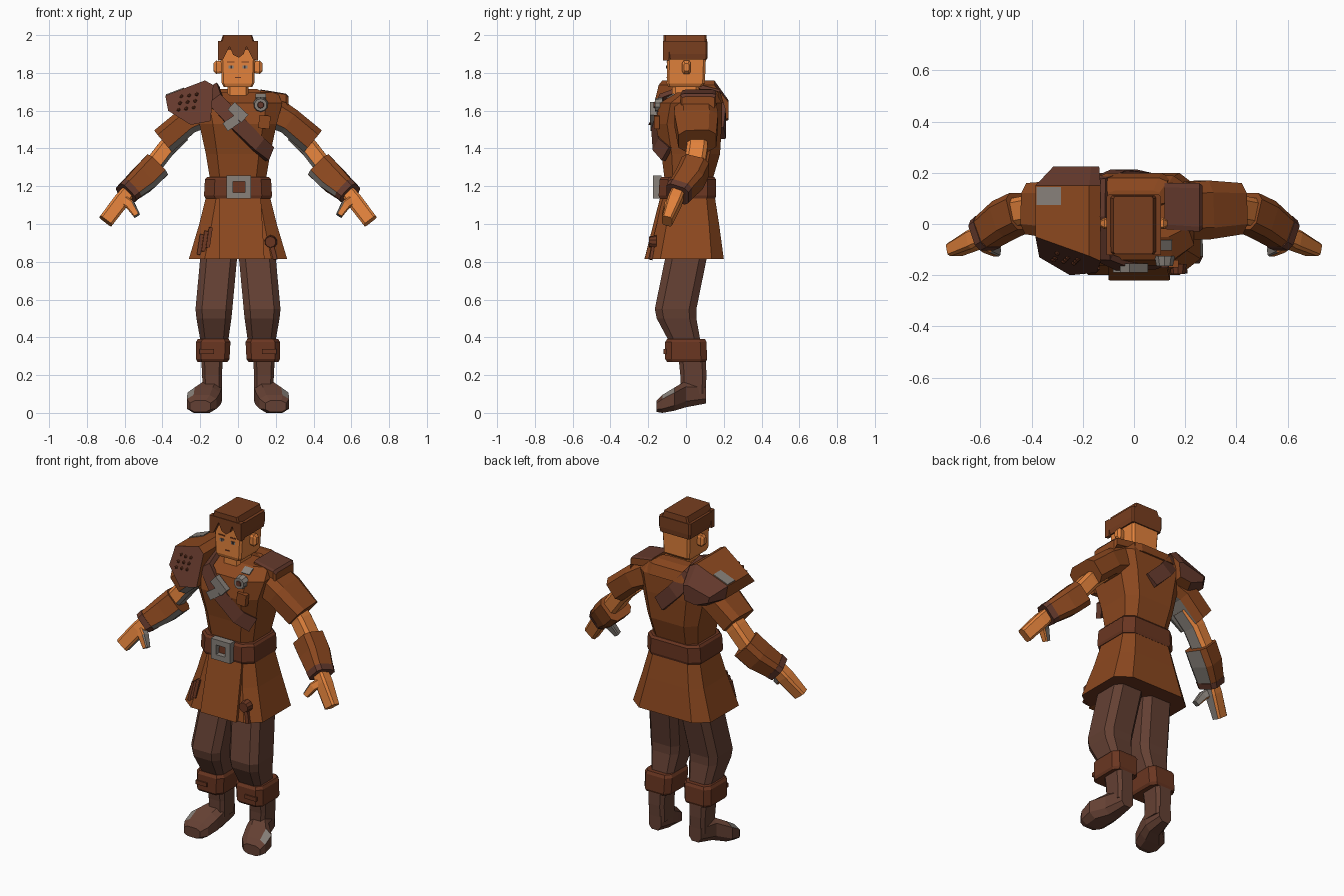
import bpy, bmesh
from mathutils import Vector, Matrix, Euler
from mathutils.bvhtree import BVHTree

if "Cube" in bpy.data.objects:
    bpy.data.objects.remove(bpy.data.objects["Cube"], do_unlink=True)


def material(name, rgb):
    lin = [((c / 255 + 0.055) / 1.055) ** 2.4 for c in rgb] + [1]
    m = bpy.data.materials.new(name)
    m.use_nodes = True
    m.diffuse_color = lin
    node = m.node_tree.nodes["Principled BSDF"]
    node.inputs["Base Color"].default_value = lin
    node.inputs["Roughness"].default_value = 0.9
    return m


TUNIC = material("tunic_brown", (140, 72, 31))
SKIN = material("skin_tan", (226, 130, 60))
HAIR = material("hair_brown", (120, 62, 31))
LEATHER = material("leather_red_brown", (106, 54, 33))
CLOTH = material("trouser_brown", (100, 64, 51))
PLATE = material("shoulder_dark_brown", (100, 57, 44))
METAL = material("worn_grey", (136, 129, 122))
INK = material("dark_line", (62, 48, 48))


def finish(name, bm, mat, mat2=None, rule=None):
    """Turn a bmesh into an object; faces that satisfy the rule get mat2."""
    bmesh.ops.recalc_face_normals(bm, faces=bm.faces)
    bm.normal_update()
    if rule:
        for f in bm.faces:
            f.material_index = int(bool(rule(f)))
    me = bpy.data.meshes.new(name)
    bm.to_mesh(me)
    bm.free()
    me.materials.append(mat)
    if mat2:
        me.materials.append(mat2)
    ob = bpy.data.objects.new(name, me)
    bpy.context.collection.objects.link(ob)
    return ob


def skin_rings(name, rings, mat, mat2=None, rule=None):
    """Bridge equal rings of points and cap the ends."""
    bm = bmesh.new()
    vs = [[bm.verts.new(p) for p in r] for r in rings]
    n = len(vs[0])
    for a, b in zip(vs, vs[1:]):
        for i in range(n):
            j = (i + 1) % n
            bm.faces.new((a[i], a[j], b[j], b[i]))
    bm.faces.new(vs[0])
    bm.faces.new(vs[-1])
    return finish(name, bm, mat, mat2, rule)


def octagon(ch):
    k = 1 - ch
    return [(1, k), (k, 1), (-k, 1), (-1, k), (-1, -k), (-k, -1), (k, -1), (1, -k)]


def loft(name, axis, rows, ch, mat, mat2=None, rule=None, s=1):
    """Rows are (position, a0, a1, b0, b1) of a chamfered box section."""
    rings = []
    for pos, a0, a1, b0, b1 in rows:
        ring = []
        for u, v in octagon(ch):
            p = [(a0 + a1 + u * (a1 - a0)) / 2, (b0 + b1 + v * (b1 - b0)) / 2]
            p.insert("xyz".index(axis), pos)
            ring.append((p[0] * s, p[1], p[2]))
        rings.append(ring)
    return skin_rings(name, rings, mat, mat2, rule)


def limb(name, path, ch, mat, mat2=None, rule=None, s=1):
    """Path entries are (x, y, z, half width, half depth)."""
    pts = [Vector(p[:3]) for p in path]
    rings = []
    for i, p in enumerate(path):
        t = (pts[min(i + 1, len(pts) - 1)] - pts[max(i - 1, 0)]).normalized()
        side = t.cross(Vector((0, 1, 0))).normalized()
        deep = side.cross(t)
        ring = [pts[i] + side * u * p[3] + deep * v * p[4] for u, v in octagon(ch)]
        rings.append([(q.x * s, q.y, q.z) for q in ring])
    return skin_rings(name, rings, mat, mat2, rule)


def box(name, loc, size, mat, rot=(0, 0, 0)):
    bm = bmesh.new()
    bmesh.ops.create_cube(bm, size=1, matrix=Matrix.LocRotScale(Vector(loc), Euler(rot), Vector(size)))
    return finish(name, bm, mat)


def disc(name, loc, radius, depth, mat):
    bm = bmesh.new()
    bmesh.ops.create_cone(bm, cap_ends=True, segments=10, radius1=radius, radius2=radius * 0.8, depth=depth,
                          matrix=Matrix.Translation(loc) @ Matrix.Rotation(1.5708, 4, "X"))
    return finish(name, bm, mat)


def front_y(ob, x, z):
    """Depth of an object's front surface."""
    me = ob.data
    tree = BVHTree.FromPolygons([v.co for v in me.vertices], [p.vertices for p in me.polygons])
    hit = tree.ray_cast(Vector((x, -2, z)), Vector((0, 1, 0)))[0]
    return hit.y if hit else 0


# Torso, skirt and belt
torso = loft("torso", "z", [(1.15, -.16, .16, -.12, .14), (1.25, -.15, .15, -.115, .145), (1.37, -.17, .17, -.13, .18),
                            (1.53, -.205, .205, -.162, .19), (1.64, -.235, .235, -.14, .19),
                            (1.695, -.21, .21, -.05, .16)], .35, TUNIC)
skirt = loft("skirt", "z", [(1.16, -.165, .165, -.12, .15), (1.0, -.205, .205, -.155, .175),
                            (.815, -.26, .26, -.2, .2)], .32, TUNIC, LEATHER, lambda f: f.normal.z < -.9)
loft("skirt_front_flap", "z", [(1.16, -.1, .12, -.132, -.1), (.815, -.1, .14, -.22, -.15)], .04, TUNIC)
loft("belt", "z", [(1.135, -.172, .175, -.14, .155), (1.15, -.18, .18, -.145, .16), (1.235, -.175, .175, -.14, .16),
                   (1.248, -.165, .165, -.13, .15)], .3, LEATHER)
for dx, dz, w, h in ((0, .045, .13, .032), (0, -.045, .13, .032), (.048, 0, .034, .12), (-.048, 0, .034, .12)):
    box("belt_buckle_bar", (.005 + dx, -.153, 1.195 + dz), (w, .044, h), METAL)
loft("back_collar", "z", [(1.64, -.14, .14, .06, .2), (1.70, -.13, .13, .07, .18), (1.715, -.1, .1, .07, .13)], .25, TUNIC)

# Head
loft("neck", "z", [(1.62, -.055, .055, -.075, .07), (1.77, -.055, .055, -.075, .07)], .25, SKIN)
loft("head", "z", [(1.725, -.075, .075, -.095, .08), (1.745, -.086, .086, -.102, .1),
                   (1.87, -.092, .092, -.1, .105), (1.95, -.09, .09, -.1, .1)], .12, SKIN)
loft("hair", "z", [(1.87, -.1, .1, -.09, .112), (1.9, -.107, .105, -.095, .115), (1.965, -.107, .105, -.11, .115)],
     .08, HAIR)
loft("hair_crown", "z", [(1.955, -.095, .09, -.118, .112), (2.0, -.08, .075, -.118, .108)], .08, HAIR)
fringe = [(-.107, 1.97), (-.107, 1.865), (-.08, 1.87), (-.045, 1.94), (-.025, 1.895),
          (.005, 1.88), (.03, 1.9), (.045, 1.94), (.08, 1.87), (.105, 1.865), (.105, 1.97)]
skin_rings("hair_fringe", [[(x, y, z) for x, z in fringe] for y in (-.122, -.09)], HAIR)
for s in (1, -1):
    side = "left_" if s > 0 else "right_"
    loft(side + "ear", "x", [(.08, -.015, .02, 1.8, 1.86), (.115, -.02, .025, 1.795, 1.865),
                             (.13, -.01, .015, 1.81, 1.85)], .35, SKIN, s=s)
    box(side + "eye", (s * .038, -.101, 1.83), (.026, .005, .016), METAL)
    box(side + "pupil", (s * .036, -.103, 1.83), (.01, .005, .016), INK)
    box(side + "eyebrow", (s * .038, -.101, 1.858), (.04, .005, .007), HAIR)
box("mouth", (0, -.102, 1.775), (.03, .005, .006), LEATHER)

# Arms and legs
for s in (1, -1):
    side = "left_" if s > 0 else "right_"

    def worn(f):
        """Faded underside: whole on the right arm, only the front edge on the left."""
        n = f.normal
        return n.x * s < -.05 and n.z < -.3 and n.y < (.3 if s < 0 else -.3)

    limb(side + "sleeve", [(.17, .05, 1.6, .085, .11), (.27, .055, 1.545, .072, .115), (.395, .06, 1.44, .074, .1)],
         .4, TUNIC, METAL, worn, s)
    limb(side + "arm", [(.3, .06, 1.48, .05, .055), (.38, .06, 1.4, .048, .055), (.48, .04, 1.27, .048, .055)],
         .35, SKIN, METAL, worn, s)
    limb(side + "bracer", [(.435, .05, 1.305, .076, .075), (.5, .02, 1.24, .074, .075), (.575, -.033, 1.175, .06, .065)],
         .35, TUNIC, METAL, worn, s)
    limb(side + "bracer_rim", [(.57, -.03, 1.18, .064, .068), (.593, -.045, 1.158, .06, .064)], .35, PLATE, s=s)
    limb(side + "hand", [(.57, -.035, 1.185, .035, .035), (.62, -.06, 1.12, .042, .038), (.7, -.1, 1.015, .04, .027)],
         .3, SKIN, METAL, worn, s)
    limb(side + "thumb", [(.61, -.06, 1.13, .025, .024), (.57, -.09, 1.1, .025, .024), (.535, -.11, 1.045, .017, .018)],
         .3, SKIN, METAL, lambda f: f.normal.x * s < -.2, s)

    loft(side + "trouser_leg", "z", [(.95, .005, .19, -.1, .11), (.82, .005, .2, -.11, .11), (.55, .03, .225, -.165, .055),
                                     (.5, .035, .22, -.155, .055), (.36, .055, .195, -.08, .08)], .35, CLOTH, s=s)
    loft(side + "boot_cuff", "z", [(.27, .055, .215, -.1, .105), (.285, .045, .222, -.11, .112),
                                   (.375, .04, .222, -.11, .108), (.392, .05, .212, -.1, .1)], .3, LEATHER, s=s)
    box(side + "cuff_toggle", (s * .165, -.11, .325), (.075, .016, .024), LEATHER)
    loft(side + "boot_shaft", "z", [(.1, .085, .185, -.03, .105), (.2, .085, .19, -.03, .108),
                                    (.3, .08, .195, -.04, .105)], .3, CLOTH, s=s)
    loft(side + "boot_foot", "y", [(.106, .095, .175, .05, .16), (0, .085, .205, .03, .17), (-.06, .095, .268, .012, .135),
                                   (-.125, .115, .27, 0, .095), (-.155, .145, .255, .005, .065)], .45, CLOTH, METAL,
         lambda f: f.normal.x * s > .2 and f.normal.z > .3 and -.14 < f.calc_center_median().y < -.05, s)

# Right pauldron: slanted front and back plates are dark
outline = [(-.385, 1.68), (-.175, 1.76), (-.13, 1.735), (-.145, 1.545), (-.25, 1.525), (-.37, 1.6)]
front_edge = (-.05, -.125, -.145, -.19, -.2, -.13)
rings = [[(x, y, z) for (x, z), y in zip(outline, front_edge)],
         [(x, .15, z) for x, z in outline],
         [(-.15 + (x + .15) * .7, .225, 1.57 + (z - 1.57) * .45) for x, z in outline]]
pauldron = skin_rings("pauldron", rings, TUNIC, PLATE, lambda f: abs(f.normal.y) > .25)
corners = [(-.38, .075), (-.285, .075), (-.285, .145), (-.38, .145)]
skin_rings("pauldron_worn_patch", [[(x, y, 1.68 + (x + .385) * .381 + d) for x, y in corners] for d in (-.002, .005)], METAL)
for row in range(3):
    for col in range(3):
        x, z = -.315 + col * .04 + row * .008, 1.605 + row * .035 + col * .006
        bm = bmesh.new()
        bmesh.ops.create_icosphere(bm, subdivisions=1, radius=.011,
                                   matrix=Matrix.Translation((x, front_y(pauldron, x, z), z)))
        finish("pauldron_rivet", bm, LEATHER)

# Left shoulder pad, dark on top only
loft("left_shoulder_pad", "x", [(.12, -.02, .16, 1.66, 1.712), (.255, -.03, .16, 1.64, 1.69),
                                (.268, -.02, .15, 1.6, 1.675)], .2, TUNIC, PLATE, lambda f: f.normal.z > .5)

# Diagonal strap from the left waist over the right shoulder to the middle of the back
path = [(.168, -.1, 1.37), (.11, -.148, 1.42), (-.03, -.168, 1.56), (-.12, -.13, 1.655), (-.14, .03, 1.715),
        (-.14, .165, 1.68), (-.06, .197, 1.58), (.04, .192, 1.48)]
pts = [Vector(p) for p in path]
rings = []
for i, p in enumerate(pts):
    t = (pts[min(i + 1, len(pts) - 1)] - pts[max(i - 1, 0)]).normalized()
    n = p - Vector((0, .02, 1.5))
    n.z = max(n.z, 0)
    n = (n - t * n.dot(t)).normalized()
    b = t.cross(n)
    rings.append([p + b * u * .042 + n * v * .014 for u, v in ((1, 1), (-1, 1), (-1, -1), (1, -1))])
skin_rings("chest_strap", rings, PLATE)

# Chest fittings
box("strap_buckle_upper", (0, -.172, 1.592), (.1, .035, .055), METAL, (0, .75, 0))
box("strap_buckle_lower", (-.035, -.174, 1.535), (.08, .03, .05), METAL, (0, -.6, 0))
disc("medallion", (.12, -.145, 1.63), .042, .04, METAL)
disc("medallion_centre", (.12, -.165, 1.63), .02, .012, PLATE)
box("collar_worn_patch", (.12, -.082, 1.677), (.055, .045, .008), METAL, (.55, 0, 0))
box("chest_pouch", (.14, front_y(torso, .14, 1.54), 1.54), (.06, .03, .07), TUNIC, (0, .1, 0))

# Skirt ornaments
y = front_y(skirt, .172, .905)
disc("skirt_knob", (.172, y - .008, .905), .036, .04, LEATHER)
box("skirt_knob_tail", (.188, y - .012, .85), (.022, .016, .08), LEATHER, (-.15, -.25, 0))
for i in range(3):
    x, z = -.2 + i * .024, .89 + i * .018
    box("skirt_tassel", (x, front_y(skirt, x, z), z), (.02, .025, .11), LEATHER, (-.15, .15, 0))
